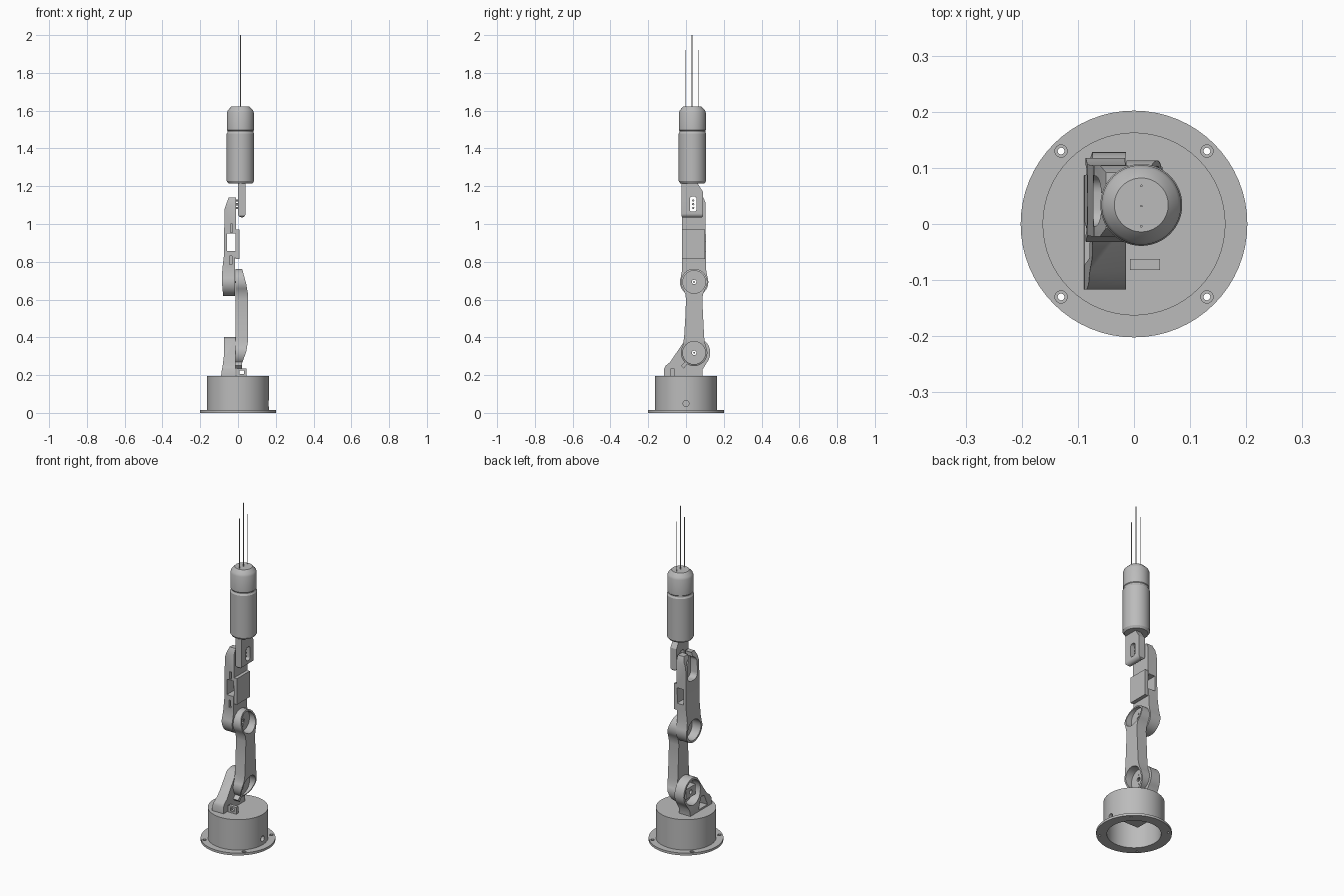
import bpy, bmesh, math
from mathutils import Vector

cube = bpy.data.objects.get("Cube")
if cube:
    bpy.data.objects.remove(cube, do_unlink=True)


def material(name, v):
    m = bpy.data.materials.new(name)
    m.use_nodes = True
    m.diffuse_color = (v, v, v, 1)
    m.node_tree.nodes["Principled BSDF"].inputs["Base Color"].default_value = (v, v, v, 1)
    return m


GREY = material("light grey", 0.5)
HY, SHOULDER_Z, ELBOW_Z = 0.043, 0.318, 0.693    # arm joint axes
HAND = (0.013, 0.034)


def finish(name, bm):
    bmesh.ops.recalc_face_normals(bm, faces=bm.faces)
    me = bpy.data.meshes.new(name)
    bm.to_mesh(me)
    bm.free()
    me.materials.append(GREY)
    ob = bpy.data.objects.new(name, me)
    bpy.context.collection.objects.link(ob)
    return ob


def prism(name, pts, axis, a, b):
    """Extrude a flat outline along an axis from a to b."""
    place = {"x": lambda p, q, d: (d, p, q), "y": lambda p, q, d: (p, d, q),
             "z": lambda p, q, d: (p, q, d)}[axis]
    bm = bmesh.new()
    face = bm.faces.new([bm.verts.new(place(p, q, a)) for p, q in pts])
    ext = bmesh.ops.extrude_face_region(bm, geom=[face])
    move = Vector(place(0, 0, b - a))
    bmesh.ops.translate(bm, vec=move, verts=[g for g in ext["geom"] if isinstance(g, bmesh.types.BMVert)])
    return finish(name, bm)


def arc(cx, cy, r, start, end, n=24):
    return [(cx + r * math.cos(math.radians(start + (end - start) * i / n)),
             cy + r * math.sin(math.radians(start + (end - start) * i / n))) for i in range(n + 1)]


def disc(name, cx, cy, r, axis, a, b, n=40):
    return prism(name, arc(cx, cy, r, 0, 360, n)[:-1], axis, a, b)


def rect(u0, u1, v0, v1):
    return [(u0, v0), (u1, v0), (u1, v1), (u0, v1)]


def rounded(u0, u1, v0, v1, r):
    return (arc(u1 - r, v1 - r, r, 0, 90, 6) + arc(u0 + r, v1 - r, r, 90, 180, 6)
            + arc(u0 + r, v0 + r, r, 180, 270, 6) + arc(u1 - r, v0 + r, r, 270, 360, 6))


def lathe(name, profile, center, closed=False, n=64):
    bm = bmesh.new()
    vs = [bm.verts.new((center[0] + r, center[1], z)) for r, z in profile]
    edges = [bm.edges.new(p) for p in zip(vs, vs[1:])]
    if closed:
        edges.append(bm.edges.new((vs[-1], vs[0])))
    bmesh.ops.spin(bm, geom=vs + edges, cent=(*center, 0), axis=(0, 0, 1), angle=math.tau, steps=n)
    bmesh.ops.remove_doubles(bm, verts=bm.verts, dist=1e-5)
    return finish(name, bm)


def boolean(ob, cutters, op="DIFFERENCE"):
    """Apply booleans and discard the cutters."""
    for c in cutters:
        mod = ob.modifiers.new("cut", "BOOLEAN")
        mod.operation, mod.solver, mod.object = op, "EXACT", c
        bpy.context.view_layer.update()
        dg = bpy.context.evaluated_depsgraph_get()
        me = bpy.data.meshes.new_from_object(ob.evaluated_get(dg))
        ob.modifiers.clear()
        ob.data = me
        bpy.data.objects.remove(c, do_unlink=True)


# Base: hollow drum with a screw flange
base = lathe("base_drum", [(0, 0.195), (0.163, 0.195), (0.163, 0.014), (0.202, 0.014), (0.202, 0),
                           (0.145, 0), (0.145, 0.18), (0, 0.18)], (0, 0))
for sx in (-1, 1):
    for sy in (-1, 1):
        boolean(base, [disc("hole", sx * 0.13, sy * 0.13, 0.006, "z", -0.1, 0.1, 16),
                       disc("sink", sx * 0.13, sy * 0.13, 0.011, "z", 0.009, 0.1, 24)])
boolean(base, [disc("side_hole", 0, 0.05, 0.016, "x", 0.1, 0.3, 24)])
prism("base_motor_block", rect(-0.06, 0.06, -0.04, 0.08), "z", 0.08, 0.185)

# Cable clip and tab on top of the base
clip = prism("cable_clip", rect(-0.007, 0.046, 0.19, 0.235), "y", -0.082, -0.062)
boolean(clip, [prism("slot", rect(0.008, 0.031, 0.205, 0.225), "y", -0.1, 0)])
tab = prism("cable_tab", [(-0.027, 0.25), (-0.012, 0.235), (0.01, 0.262), (-0.005, 0.27)], "x", -0.015, 0.02)

# Shoulder bracket: ring on a sloped foot, hollow on the outer side
outline = [(-0.117, 0.19), (0.086, 0.19), (0.088, 0.23)] + arc(HY, SHOULDER_Z, 0.085, -38, 122, 32)
outline += [(-0.085, 0.268), (-0.108, 0.25), (-0.117, 0.232)]
shoulder = prism("shoulder_bracket", outline, "x", -0.1, -0.014)
side = [(-0.014, 0.18), (-0.09, 0.18), (-0.088, 0.215), (-0.081, 0.25), (-0.075, 0.3), (-0.073, 0.42), (-0.014, 0.42)]
boolean(shoulder, [prism("trim", side, "y", -0.2, 0.2)], "INTERSECT")
boolean(shoulder, [
    disc("cup", HY, SHOULDER_Z, 0.072, "x", -0.2, -0.028),
    prism("pocket", [(-0.075, 0.205), (0.01, 0.205), (-0.033, 0.268), (-0.06, 0.262)], "x", -0.2, -0.035),
    disc("axle", HY, SHOULDER_Z, 0.012, "x", -0.2, 0.1, 20)])
servo = prism("shoulder_servo", rect(HY - 0.045, HY + 0.045, SHOULDER_Z - 0.03, SHOULDER_Z + 0.03), "x", -0.062, -0.027)
boolean(servo, [disc("axle", HY, SHOULDER_Z, 0.012, "x", -0.2, 0.1, 20)])

# Upper arm: waisted bar with a round socket at each end
outline = arc(HY, SHOULDER_Z, 0.07, 150, 390, 36) + [(0.096, 0.40), (0.091, 0.5), (0.086, 0.6), (0.09, 0.63)]
outline += arc(HY, ELBOW_Z, 0.07, -35, 215, 36) + [(-0.004, 0.63), (0, 0.6), (-0.004, 0.5), (-0.01, 0.40)]
arm = prism("upper_arm", outline, "x", -0.013, 0.1)
side = [(-0.02, 0.2), (0.004, 0.235), (0.024, 0.27), (0.044, 0.325), (0.052, 0.375),
        (0.052, 0.635), (0.043, 0.685), (0.021, 0.765), (-0.02, 0.78)]
boolean(arm, [prism("trim", side, "y", -0.2, 0.2)], "INTERSECT")
for z in (SHOULDER_Z, ELBOW_Z):
    boolean(arm, [disc("socket", HY, z, 0.06, "x", 0.004, 0.2), disc("axle", HY, z, 0.012, "x", -0.2, 0.2, 20)])
    for dz in (-0.028, 0.028):
        disc("horn_screw", HY, z + dz, 0.005, "x", 0.0, 0.007, 12)
    disc("axle_screw", HY, z, 0.005, "x", -0.03, 0.006, 12)

# Forearm: shell with end pockets and a see-through window
outline = arc(HY, ELBOW_Z, 0.075, 160, 380, 36) + [(0.106, 0.76), (0.105, 0.82), (0.104, 1.11), (0.092, 1.14),
                                                  (-0.008, 1.14), (-0.022, 1.11), (-0.022, 0.82), (-0.02, 0.76)]
forearm = prism("forearm", outline, "x", -0.12, -0.01)
side = [(-0.017, 0.6), (-0.077, 0.6), (-0.086, 0.70), (-0.083, 0.76), (-0.075, 0.83), (-0.073, 0.97),
        (-0.071, 1.08), (-0.05, 1.14), (-0.005, 1.15), (-0.012, 0.96), (-0.015, 0.8)]
boolean(forearm, [prism("trim", side, "y", -0.2, 0.2)], "INTERSECT")
boolean(forearm, [
    disc("cup", HY, ELBOW_Z, 0.062, "x", -0.2, -0.028),
    disc("axle", HY, ELBOW_Z, 0.012, "x", -0.2, 0.2, 20),
    prism("top_pocket", rounded(-0.004, 0.086, 0.985, 1.115, 0.03), "x", -0.2, -0.028),
    prism("wrist_slot", rounded(0.02, 0.055, 1.065, 1.145, 0.012), "x", -0.2, 0.2),
    prism("window", rect(-0.058, -0.013, 0.858, 0.95), "y", -0.2, 0.2),
    prism("upper_notch", rect(-0.04, -0.028, 0.955, 1.0), "y", -0.2, -0.005),
    prism("lower_notch", rect(-0.045, -0.033, 0.785, 0.83), "y", -0.2, -0.005)])
prism("forearm_cover", rect(-0.02, 0.1, 0.815, 0.97), "x", -0.014, 0.008)

# Wrist link with a screw slot
wrist = prism("wrist_link", [(-0.014, 1.032), (0.08, 1.032), (0.09, 1.042), (0.09, 1.17), (0.055, 1.225),
                             (-0.025, 1.225), (-0.025, 1.043)], "x", 0, 0.04)
side = arc(0.02, 1.055, 0.02, 180, 360, 12) + [(0.04, 1.25), (0, 1.25)]
boolean(wrist, [prism("trim", side, "y", -0.2, 0.2)], "INTERSECT")
boolean(wrist, [prism("slot", rounded(0.02, 0.055, 1.065, 1.145, 0.012), "x", -0.1, 0.1)])
for z in (1.085, 1.105, 1.125):
    disc("wrist_screw", 0.038, z, 0.006, "x", -0.03, 0.025, 12)

# Hand: cylinder, groove, collar and domed cap
lathe("hand_housing", [(0, 1.215), (0.064, 1.215), (0.073, 1.228), (0.073, 1.478), (0.068, 1.486), (0.068, 1.493),
                       (0.071, 1.497), (0.071, 1.59), (0.066, 1.603), (0.048, 1.622), (0, 1.622)], HAND)

# Three thin needles, the middle one tallest
for dy, top in ((-0.036, 1.92), (0, 2.0), (0.036, 1.92)):
    disc("needle", HAND[0], HAND[1] - 0.002 + dy, 0.0022, "z", 1.61, top, 10)

# Smooth round surfaces, keep hard edges
for ob in bpy.context.scene.objects:
    ob.select_set(ob.type == "MESH")
    if ob.type == "MESH":
        bpy.context.view_layer.objects.active = ob
bpy.ops.object.shade_smooth_by_angle(angle=math.radians(30))
